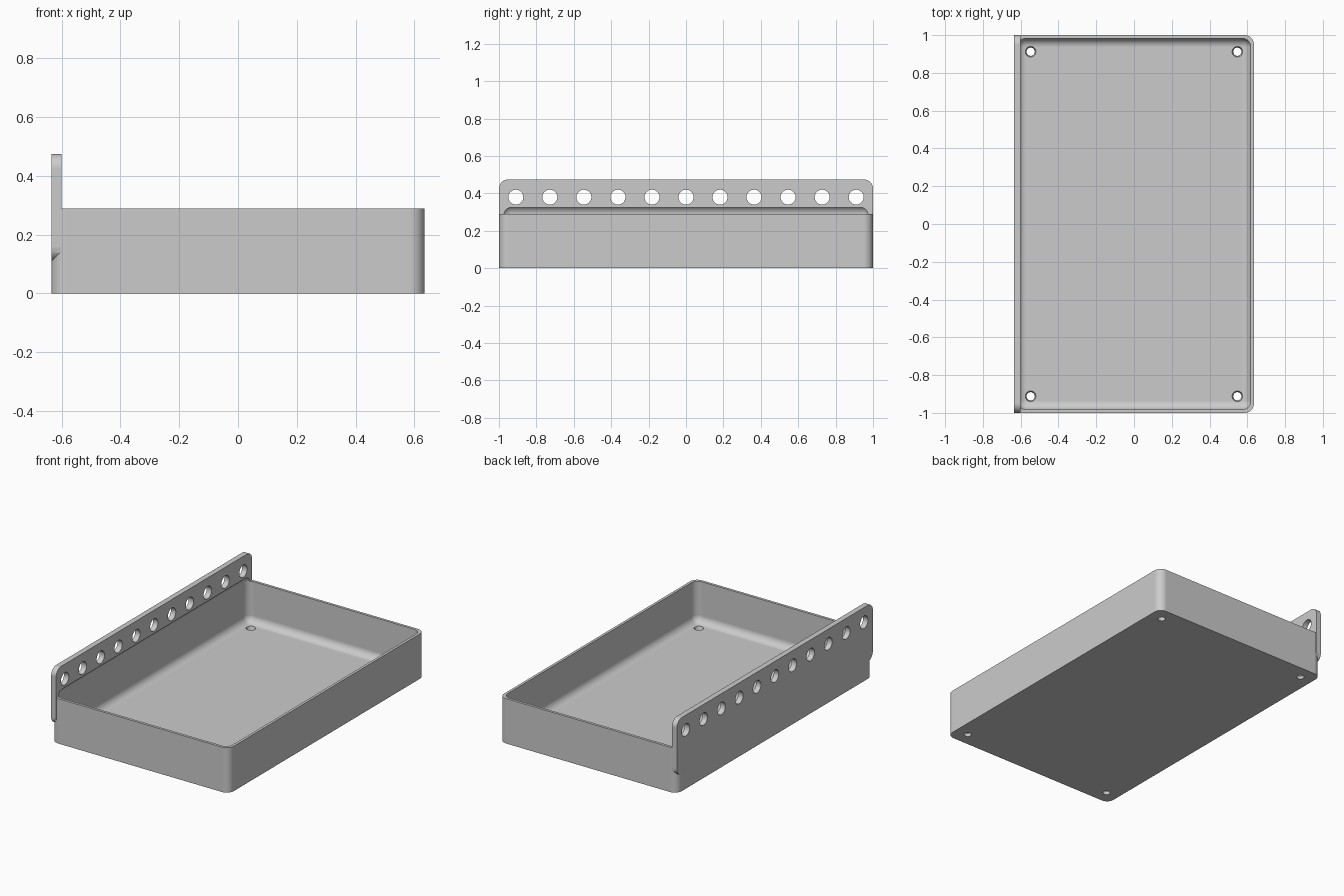
import bpy
import bmesh
from math import pi, radians
from mathutils import Matrix, Vector

HX, HY, H = 0.635, 1.0, 0.29      # tray half width, half length, height
PLATE_X = -0.60                   # inner face of the hanging plate

cube = bpy.data.objects.get("Cube")
if cube:
    bpy.data.objects.remove(cube, do_unlink=True)

grey = bpy.data.materials.new("plain grey")
grey.use_nodes = True
grey.diffuse_color = (0.6, 0.6, 0.6, 1)
grey.node_tree.nodes["Principled BSDF"].inputs["Base Color"].default_value = (0.6, 0.6, 0.6, 1)


def make_object(name, bm):
    bmesh.ops.recalc_face_normals(bm, faces=bm.faces)
    mesh = bpy.data.meshes.new(name)
    bm.to_mesh(mesh)
    bm.free()
    mesh.materials.append(grey)
    obj = bpy.data.objects.new(name, mesh)
    bpy.context.collection.objects.link(obj)
    return obj


def rounded_box(name, low, high, radius, axis=None):
    """Box with rounded edges: only those along one axis, or all of them."""
    low, high = Vector(low), Vector(high)
    bm = bmesh.new()
    bmesh.ops.create_cube(bm, size=1)
    bmesh.ops.scale(bm, vec=high - low, verts=bm.verts)
    bmesh.ops.translate(bm, vec=(low + high) / 2, verts=bm.verts)
    edges = [e for e in bm.edges if axis is None
             or abs((e.verts[0].co - e.verts[1].co)[axis]) > 0.001]
    bmesh.ops.bevel(bm, geom=edges, offset=radius, segments=10, profile=0.5,
                    affect='EDGES', clamp_overlap=True)
    return make_object(name, bm)


def boolean(obj, cutter, operation):
    mod = obj.modifiers.new(cutter.name, 'BOOLEAN')
    mod.operation = operation
    mod.solver = 'EXACT'
    mod.object = cutter
    cutter.hide_render = True


# Tray body with rounded upright corners
tray = rounded_box("tray", (-HX, -HY, 0), (HX, HY, H), 0.05, axis=2)

# Hanging plate along one long side
plate = rounded_box("hanging_plate", (-HX, -HY, 0.11), (PLATE_X, HY, 0.475), 0.05, axis=0)

# Cavity, rounded all over, which also bites into the plate
cavity = rounded_box("cavity_cutter", (-HX + 0.017, -HY + 0.017, 0.025),
                     (HX - 0.017, HY - 0.017, 0.335), 0.047)

# Hole cutters: a row through the plate and four tapered drains in the floor
bm = bmesh.new()
for i in range(-5, 6):
    place = Matrix.Translation((-0.62, i * 0.182, 0.38)) @ Matrix.Rotation(pi / 2, 4, 'Y')
    bmesh.ops.create_cone(bm, cap_ends=True, segments=32, radius1=0.04,
                          radius2=0.04, depth=0.2, matrix=place)
for x in (-0.547, 0.547):
    for y in (-0.912, 0.912):
        bmesh.ops.create_cone(bm, cap_ends=True, segments=32, radius1=0.019,
                              radius2=0.032, depth=0.05,
                              matrix=Matrix.Translation((x, y, 0.015)))
holes = make_object("hole_cutter", bm)

# Combine and bake into one clean solid
boolean(tray, plate, 'UNION')
boolean(tray, cavity, 'DIFFERENCE')
boolean(tray, holes, 'DIFFERENCE')
graph = bpy.context.evaluated_depsgraph_get()
solid = bpy.data.meshes.new_from_object(tray.evaluated_get(graph))
tray.modifiers.clear()
tray.data = solid
solid.materials.clear()
solid.materials.append(grey)
for poly in solid.polygons:
    poly.material_index = 0
for helper in (plate, cavity, holes):
    bpy.data.objects.remove(helper, do_unlink=True)
tray.name = "tray_with_hanging_plate"

# Smooth fillets, crisp edges, even flats
bpy.ops.object.select_all(action='DESELECT')
tray.select_set(True)
bpy.context.view_layer.objects.active = tray
bpy.ops.object.shade_smooth_by_angle(angle=radians(30))
normals = tray.modifiers.new("even_flats", 'WEIGHTED_NORMAL')
normals.keep_sharp = True
